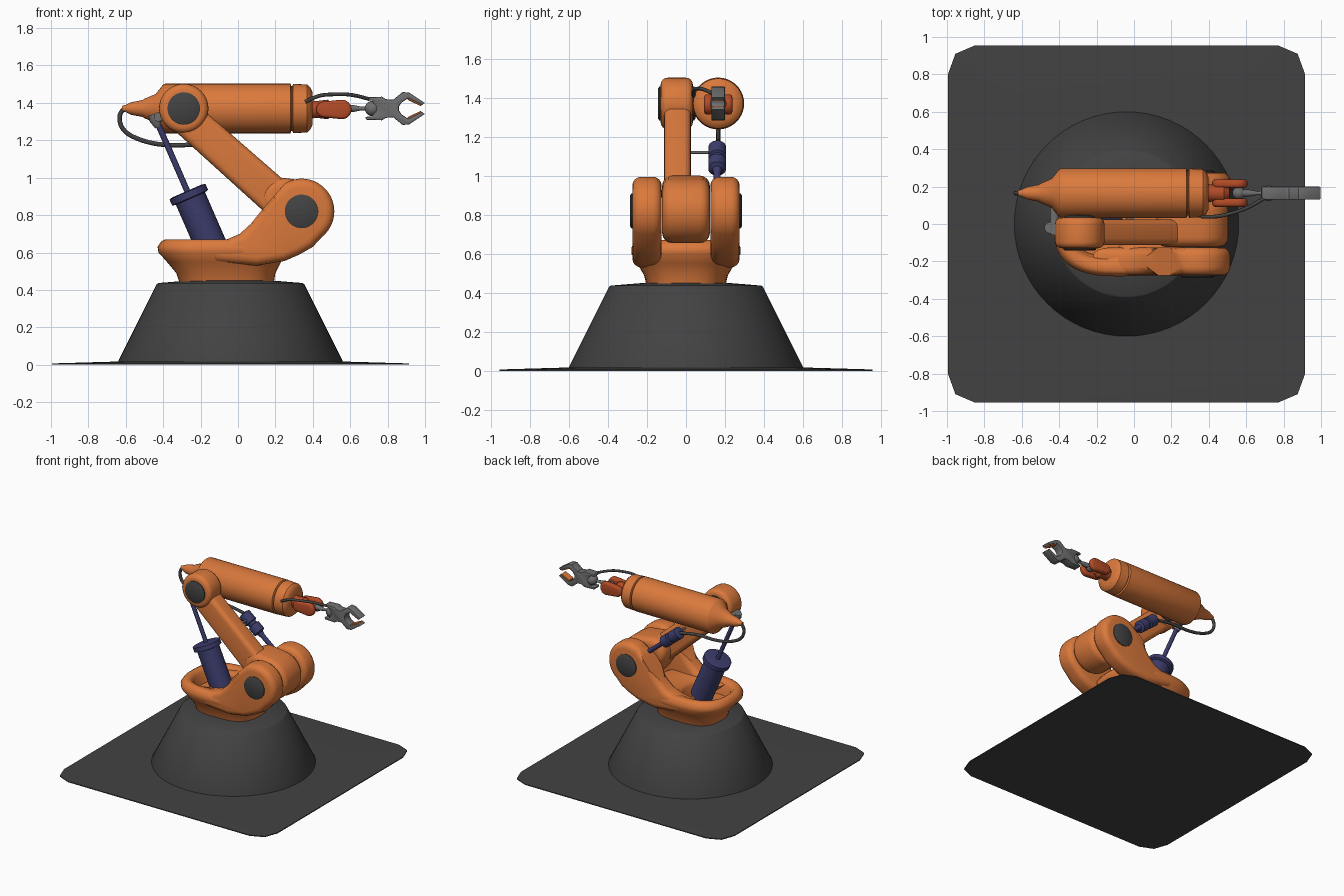
import bpy, bmesh
from math import sin, cos, pi, acos, atan2, hypot, copysign
from mathutils import Vector

if "Cube" in bpy.data.objects:
    bpy.data.objects.remove(bpy.data.objects["Cube"])


def material(name, rgb):
    m = bpy.data.materials.new(name)
    m.diffuse_color = (*rgb, 1)
    m.use_nodes = True
    m.node_tree.nodes["Principled BSDF"].inputs["Base Color"].default_value = m.diffuse_color
    return m


ORANGE = material("orange_paint", (0.70, 0.19, 0.045))
RED = material("rust_paint", (0.45, 0.07, 0.02))
DARK = material("dark_metal", (0.055, 0.055, 0.055))
STEEL = material("steel", (0.16, 0.16, 0.16))
BLUE = material("piston_paint", (0.045, 0.045, 0.15))


def finish(name, bm, mat, angle=0.6):
    bmesh.ops.remove_doubles(bm, verts=bm.verts, dist=1e-5)
    bmesh.ops.recalc_face_normals(bm, faces=bm.faces)
    me = bpy.data.meshes.new(name)
    bm.to_mesh(me)
    bm.free()
    ob = bpy.data.objects.new(name, me)
    bpy.context.collection.objects.link(ob)
    me.materials.append(mat)
    bpy.ops.object.select_all(action='DESELECT')
    ob.select_set(True)
    bpy.context.view_layer.objects.active = ob
    bpy.ops.object.shade_smooth_by_angle(angle=angle)
    return ob


def loft(name, rings, mat, angle=0.6):
    """Skin a stack of equal-length rings and cap both ends."""
    bm = bmesh.new()
    rows = [[bm.verts.new(p) for p in r] for r in rings]
    n = len(rows[0])
    for a, b in zip(rows, rows[1:]):
        for i in range(n):
            bm.faces.new((a[i], a[(i + 1) % n], b[(i + 1) % n], b[i]))
    bm.faces.new(rows[0])
    bm.faces.new(rows[-1])
    return finish(name, bm, mat, angle)


def lathe(name, start, axis, profile, mat, seg=32):
    """Revolve (distance, radius) pairs about an axis."""
    d = Vector(axis).normalized()
    u = d.orthogonal().normalized()
    v = d.cross(u)
    rings = [[Vector(start) + d * t + (u * cos(2 * pi * i / seg) + v * sin(2 * pi * i / seg)) * r
              for i in range(seg)] for t, r in profile]
    return loft(name, rings, mat)


def prism(name, pts, y0, y1, bevel, mat, seg=4):
    """Extrude a front-view outline along y and round its rims."""
    bm = bmesh.new()
    f = bm.faces.new([bm.verts.new((x, y0, z)) for x, z in pts])
    new = bmesh.ops.extrude_face_region(bm, geom=[f])['geom']
    for v in new:
        if isinstance(v, bmesh.types.BMVert):
            v.co.y = y1
    rims = [e for e in bm.edges if abs(e.verts[0].co.y - e.verts[1].co.y) < 1e-6]
    bmesh.ops.bevel(bm, geom=rims, offset=bevel, segments=seg, profile=0.5,
                    affect='EDGES', clamp_overlap=True)
    return finish(name, bm, mat)


def arc(cx, cz, r, a0, a1, n=16):
    return [(cx + r * cos(a0 + (a1 - a0) * i / n), cz + r * sin(a0 + (a1 - a0) * i / n))
            for i in range(n + 1)]


def link(a, ra, b, rb):
    """Outline wrapped around two circles."""
    dx, dz = b[0] - a[0], b[1] - a[1]
    t, k = atan2(dz, dx), acos((ra - rb) / hypot(dx, dz))
    return arc(*a, ra, t + k, t + 2 * pi - k) + arc(*b, rb, t - k, t + k)


def ball(name, c, r, mat):
    prof = [(-r * cos(pi * i / 12), max(r * sin(pi * i / 12), 1e-4)) for i in range(13)]
    return lathe(name, c, (1, 0, 0), prof, mat, 20)


def cable(name, pts, r, mat):
    cu = bpy.data.curves.new(name, 'CURVE')
    cu.dimensions = '3D'
    cu.bevel_depth, cu.bevel_resolution, cu.use_fill_caps = r, 2, True
    s = cu.splines.new('NURBS')
    s.points.add(len(pts) - 1)
    for p, co in zip(s.points, pts):
        p.co = (*co, 1)
    s.order_u, s.use_endpoint_u = 3, True
    ob = bpy.data.objects.new(name, cu)
    bpy.context.collection.objects.link(ob)
    cu.materials.append(mat)


# Floor plate with clipped corners, and the conical pedestal
CX = -0.04
corner = [(0.955, 0.80), (0.915, 0.91), (0.81, 0.955)]
outline = (corner + [(-x, y) for x, y in corner[::-1]]
           + [(-x, -y) for x, y in corner] + [(x, -y) for x, y in corner[::-1]])
loft("floor_plate", [[(CX + x * s, y * s, z) for x, y in outline]
                     for s, z in ((1, 0), (1, 0.007), (0.64, 0.017))], DARK)
lathe("pedestal", (CX, 0, 0), (0, 0, 1),
      [(0, 0.6), (0.02, 0.6), (0.43, 0.395), (0.437, 0.385), (0.452, 0.2)], DARK, 64)


# Turret bowl, hollow at the rear for the main piston
def oval(x0, x1, hy, z, n=2.7, seg=48):
    c, hx = (x0 + x1) / 2, (x1 - x0) / 2
    p = 2 / n
    out = []
    for i in range(seg):
        a = 2 * pi * i / seg
        out.append((c + hx * copysign(abs(cos(a)) ** p, cos(a)),
                    hy * copysign(abs(sin(a)) ** p, sin(a)), z))
    return out


loft("turret_bowl", [oval(-0.31, 0.19, 0.20, 0.43), oval(-0.33, 0.20, 0.215, 0.49),
                     oval(-0.38, 0.23, 0.25, 0.55), oval(-0.425, 0.27, 0.28, 0.60),
                     oval(-0.43, 0.27, 0.28, 0.63), oval(-0.41, 0.25, 0.265, 0.66),
                     oval(-0.39, 0.22, 0.25, 0.67), oval(-0.37, 0.0, 0.2, 0.665, 2.2),
                     oval(-0.35, -0.02, 0.18, 0.64, 2.2), oval(-0.33, -0.04, 0.165, 0.56, 2.2)],
     ORANGE, 0.9)

# Shoulder cheeks and their bearing caps
SH, EL = (0.34, 0.82), (-0.29, 1.37)
cheek = ([(-0.22, 0.64), (-0.06, 0.67), (0.01, 0.70), (0.07, 0.755), (0.13, 0.83), (0.19, 0.90)]
         + arc(*SH, 0.175, 2.1, -0.9, 20)
         + [(0.40, 0.63), (0.33, 0.59), (0.25, 0.555), (0.1, 0.53), (-0.12, 0.55)])
for tag, s in (("front", -1), ("back", 1)):
    prism("shoulder_cheek_" + tag, cheek, s * 0.125, s * 0.275, 0.045, ORANGE)
    lathe("shoulder_cap_" + tag, (SH[0], s * 0.25, SH[1]), (0, s, 0),
          [(0, 0.09), (0.03, 0.09), (0.036, 0.08)], DARK)

# Lower arm: shoulder hub, link and elbow hub
prism("arm_shoulder_hub", link(SH, 0.165, (0.23, 0.89), 0.11), -0.122, 0.122, 0.05, ORANGE)
prism("arm_link", link((0.32, 0.79), 0.10, (-0.305, 1.345), 0.092), -0.112, 0.025, 0.035, ORANGE)
prism("elbow_hub", arc(*EL, 0.132, 0, 2 * pi * 39 / 40, 39), -0.13, 0.035, 0.035, ORANGE)
for tag, y, s in (("front", -0.11, -1), ("back", 0.015, 1)):
    lathe("elbow_cap_" + tag, (EL[0], y, EL[1]), (0, s, 0),
          [(0, 0.087), (0.027, 0.087), (0.033, 0.078)], DARK)

# Forearm barrel with pointed tail, and the front collar
FY, FZ = 0.165, 1.37
lathe("forearm", (0, FY, FZ), (1, 0, 0),
      [(-0.62, 0.014), (-0.60, 0.02), (-0.57, 0.034), (-0.51, 0.045), (-0.50, 0.052),
       (-0.44, 0.078), (-0.40, 0.128), (-0.39, 0.133), (0.28, 0.133), (0.285, 0.12),
       (0.31, 0.115)], ORANGE, 40)
lathe("forearm_collar", (0, FY, FZ), (1, 0, 0),
      [(0.29, 0.12), (0.295, 0.132), (0.37, 0.128), (0.385, 0.115), (0.397, 0.09)], ORANGE, 40)

# Wrist fork
lathe("wrist_neck", (0, FY, FZ - 0.005), (1, 0, 0),
      [(0.38, 0.05), (0.42, 0.045), (0.48, 0.052), (0.51, 0.03)], RED, 24)
for tag, s in (("front", -1), ("back", 1)):
    prism("wrist_prong_" + tag, link((0.46, FZ - 0.005), 0.042, (0.555, FZ - 0.005), 0.052),
          FY + s * 0.028, FY + s * 0.073, 0.016, RED, 3)

# Wrist shaft and gripper
ball("wrist_ball", (0.56, FY, FZ - 0.005), 0.034, STEEL)
lathe("wrist_shaft", (0.56, FY, FZ), (1, 0, 0),
      [(0, 0.022), (0.06, 0.018), (0.10, 0.01), (0.14, 0.014)], STEEL, 16)
ball("gripper_ball", (0.72, FY, FZ), 0.042, STEEL)
half = [(0.735, 0.015), (0.715, 0.042), (0.68, 0.045), (0.685, 0.06), (0.77, 0.063), (0.79, 0.05),
        (0.83, 0.047), (0.88, 0.088), (0.915, 0.085), (0.998, 0.03), (0.985, 0.018),
        (0.91, 0.055), (0.875, 0.032), (0.86, 0.01)]
prism("gripper", [(x, FZ + z) for x, z in half] + [(x, FZ - z) for x, z in half[::-1]],
      FY - 0.035, FY + 0.035, 0.006, STEEL, 2)
for tag, s in (("upper", 1), ("lower", -1)):
    prism("grip_pad_" + tag, [(x, FZ + s * z) for x, z in
          ((0.905, 0.062), (0.985, 0.026), (0.978, 0.012), (0.908, 0.046))],
          FY - 0.03, FY + 0.03, 0.003, ORANGE, 1)

# Main piston standing in the bowl, rod and clevis
PY = -0.02
top, down = (-0.27, PY, 0.925), (0.4, 0, -0.917)
lathe("main_piston", top, down, [(-0.005, 0.085), (0, 0.105), (0.035, 0.105), (0.04, 0.085),
                                 (0.36, 0.085)], BLUE)
lathe("main_piston_rod", (-0.44, PY, 1.315), down, [(0, 0.016), (0.45, 0.016)], BLUE, 16)
lathe("rod_clevis", (-0.45, PY, 1.34), (0.3, 0, -0.95),
      [(0, 0.03), (0.03, 0.034), (0.075, 0.016)], STEEL, 20)
lathe("clevis_pin", (-0.425, -0.06, 1.325), (0, 1, 0), [(0, 0.025), (0.2, 0.025)], STEEL, 20)

# Small assist piston beside the arm
lathe("assist_piston", (-0.06, FY - 0.005, 1.15), (0.77, 0, -0.63),
      [(0, 0.03), (0.008, 0.046), (0.085, 0.046), (0.09, 0.034), (0.11, 0.034), (0.115, 0.046),
       (0.18, 0.046), (0.19, 0.025), (0.22, 0.018), (0.38, 0.018)], BLUE, 24)
lathe("assist_piston_pin", (-0.01, 0.0, 1.12), (0, 1, 0), [(0, 0.008), (0.15, 0.008)], STEEL, 12)

# Cables
cable("rear_cable", [(-0.58, FY, 1.385), (-0.64, FY, 1.36), (-0.625, FY, 1.25), (-0.50, FY, 1.19),
                     (-0.36, FY, 1.17), (-0.20, FY, 1.18), (-0.05, FY, 1.145)], 0.012, DARK)
cable("wrist_cable", [(0.36, 0.04, 1.405), (0.42, 0.035, 1.44), (0.52, 0.055, 1.447),
                      (0.62, 0.09, 1.445), (0.70, 0.14, 1.42)], 0.010, DARK)
